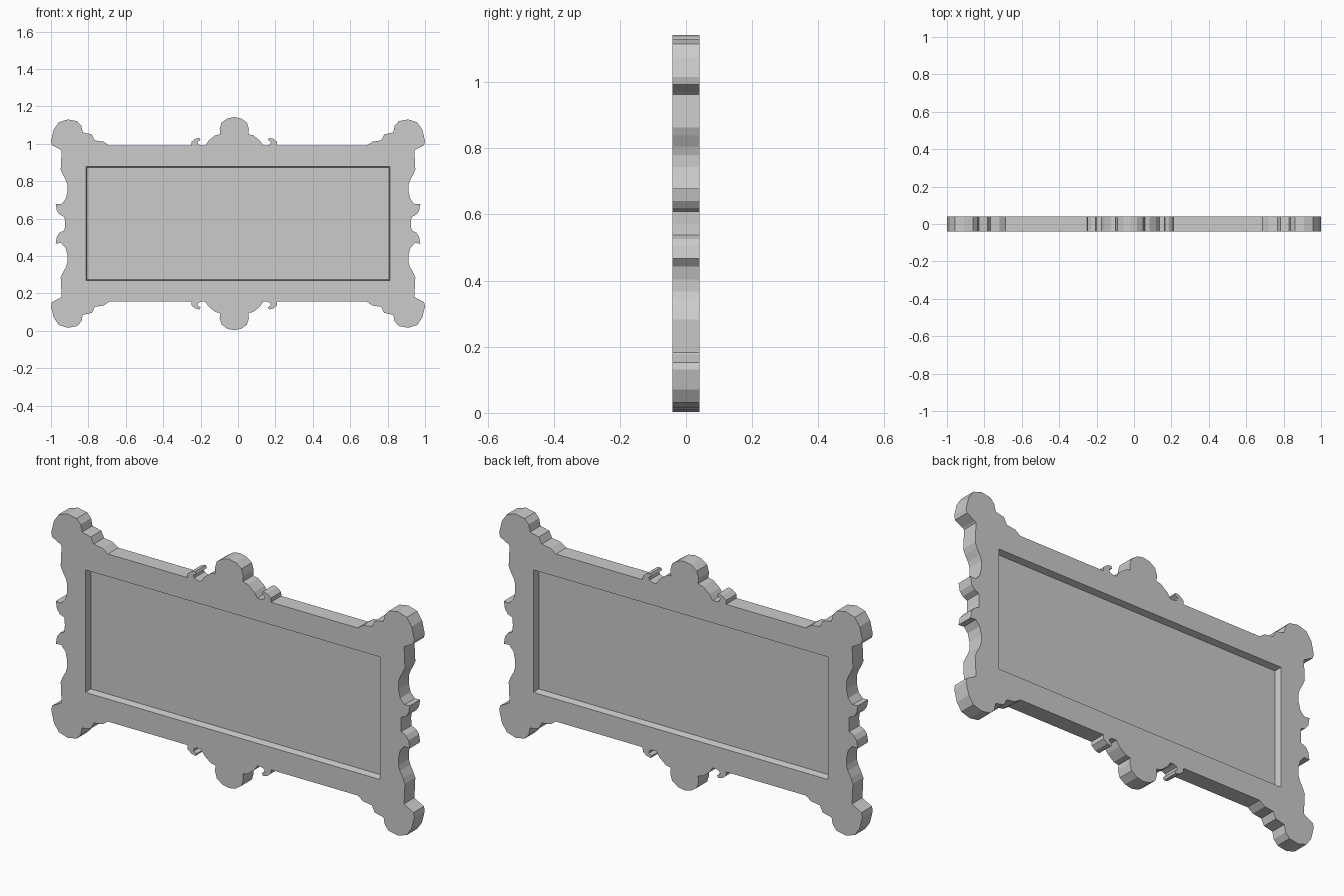
import bpy, bmesh

if "Cube" in bpy.data.objects:
    bpy.data.objects.remove(bpy.data.objects["Cube"], do_unlink=True)

HALF_DEPTH = 0.041
MID_Z = 0.573
CREST_X = -0.02          # the crest sits slightly off centre

grey = bpy.data.materials.new("plain grey")
grey.use_nodes = True
grey.diffuse_color = (0.6, 0.6, 0.6, 1)
grey.node_tree.nodes["Principled BSDF"].inputs["Base Color"].default_value = (0.6, 0.6, 0.6, 1)

# Upper left side and corner: (x, height above the middle)
side = [(-.925, 0), (-.927, .036), (-.952, .047), (-.968, .068), (-.975, .106),
        (-.945, .104), (-.922, .13), (-.912, .17), (-.912, .206), (-.92, .232),
        (-.938, .265), (-.948, .29), (-.943, .39), (-.95, .396),
        (-.995, .42), (-1, .442), (-.985, .503), (-.958, .542), (-.91, .557),
        (-.86, .548), (-.838, .524), (-.83, .488), (-.782, .477),
        (-.766, .445), (-.718, .438), (-.688, .417)]

# Left half of the crest with its scroll: (offset from the crest axis, height)
crest = [(-.23, .417), (-.229, .437), (-.208, .454), (-.186, .459), (-.18, .447),
         (-.196, .438), (-.193, .424), (-.176, .417), (-.155, .417), (-.138, .443),
         (-.102, .472), (-.075, .478), (-.078, .506), (-.068, .54), (-.037, .562),
         (0, .57)]

# Assemble the outline by mirroring
flip = lambda pts: [(-x, z) for x, z in reversed(pts)]
whole_crest = [(x + CREST_X, z) for x, z in crest + flip(crest[:-1])]
top = side + whole_crest + flip(side)
outline = top + [(x, -z) for x, z in reversed(top[1:-1])]


def rectangle(half_x, half_z):
    return [(-half_x, -half_z), (half_x, -half_z), (half_x, half_z), (-half_x, half_z)]


def ring(bm, points, y):
    return [bm.verts.new((x, y, z + MID_Z)) for x, z in points]


def bridge(bm, a, b):
    for i in range(len(a)):
        j = (i + 1) % len(a)
        bm.faces.new((a[i], a[j], b[j], b[i]))


def loop_edges(bm, verts):
    found = []
    for i, v in enumerate(verts):
        w = verts[(i + 1) % len(verts)]
        found.append(bm.edges.get((v, w)) or bm.edges.new((v, w)))
    return found


# Carved frame with a shallow recessed panel on both faces
bm = bmesh.new()
outer = []
for sign in (-1, 1):
    rim = ring(bm, outline, sign * HALF_DEPTH)
    lip = ring(bm, rectangle(.812, .305), sign * HALF_DEPTH)
    floor = ring(bm, rectangle(.806, .299), sign * .007)
    bmesh.ops.triangle_fill(bm, use_beauty=True, use_dissolve=False,
                            edges=loop_edges(bm, rim) + loop_edges(bm, lip))
    bridge(bm, lip, floor)
    bm.faces.new(floor)
    outer.append(rim)
bridge(bm, *outer)
bmesh.ops.recalc_face_normals(bm, faces=bm.faces[:])
bmesh.ops.dissolve_limit(bm, angle_limit=.001, verts=[], edges=bm.edges[:])

mesh = bpy.data.meshes.new("ornate_plaque")
bm.to_mesh(mesh)
bm.free()
mesh.materials.append(grey)
bpy.context.collection.objects.link(bpy.data.objects.new("ornate_plaque", mesh))
